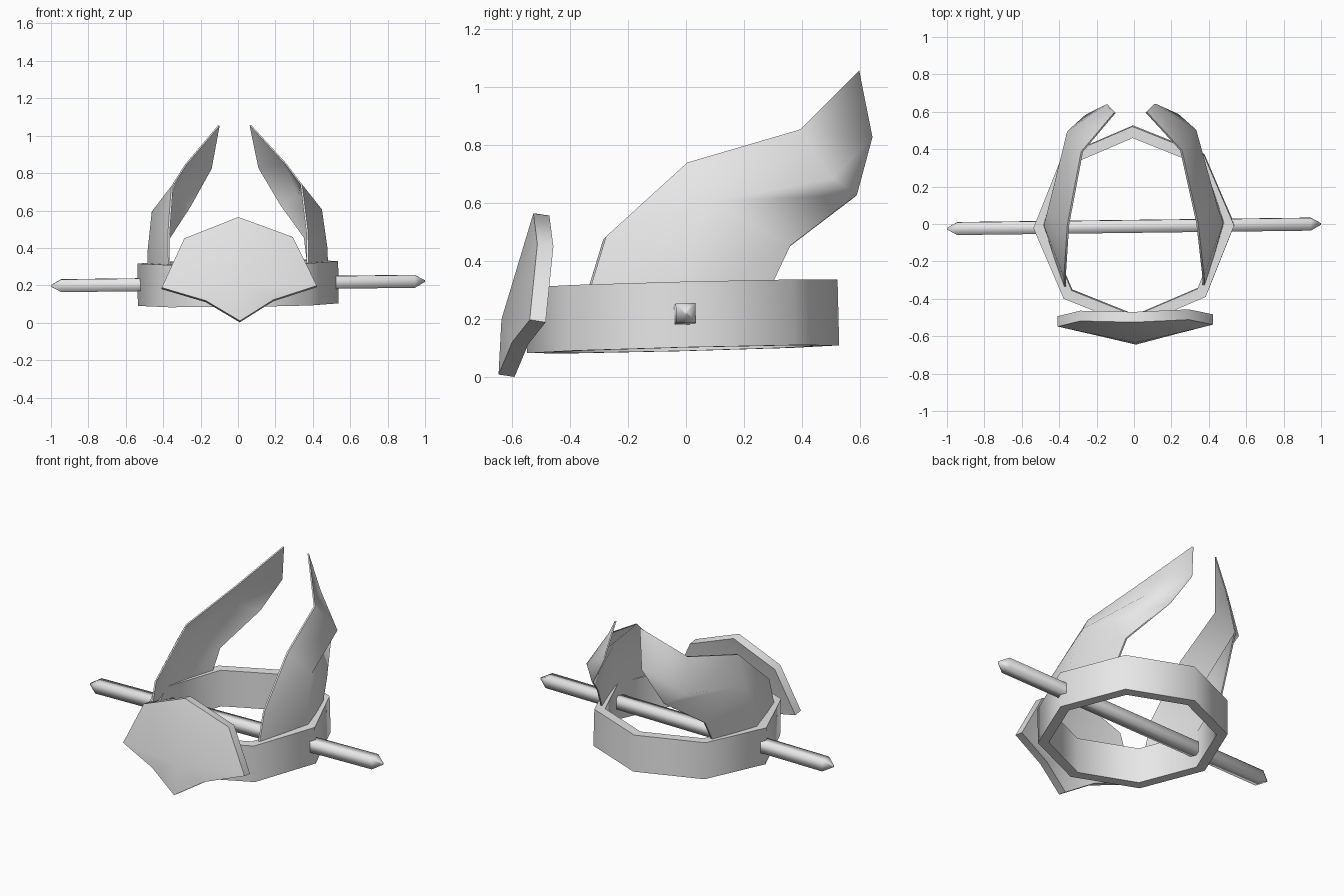
import bpy, bmesh, math
from mathutils import Matrix, Vector

cube = bpy.data.objects.get("Cube")
if cube:
    bpy.data.objects.remove(cube, do_unlink=True)

GREY = (0.8, 0.8, 0.8, 1)
mat = bpy.data.materials.new("light_grey")
mat.use_nodes = True
mat.diffuse_color = GREY
mat.node_tree.nodes["Principled BSDF"].inputs["Base Color"].default_value = GREY

# The whole helmet leans a little to one side
PIVOT = Vector((0, -0.0125, 0.21))
LEAN = (Matrix.Translation(PIVOT) @ Matrix.Rotation(0.0125, 4, 'Z')
        @ Matrix.Rotation(-0.0125, 4, 'Y') @ Matrix.Translation(-PIVOT))
# The band and bar also pitch slightly backwards
PITCH = LEAN @ Matrix.Translation(PIVOT) @ Matrix.Rotation(0.025, 4, 'X')


def build(name, verts, faces, matrix, angle=60, extrude=None):
    bm = bmesh.new()
    vs = [bm.verts.new(v) for v in verts]
    for f in faces:
        bm.faces.new([vs[i] for i in f])
    if extrude:
        front = list(bm.faces)
        back = bmesh.ops.extrude_face_region(bm, geom=front, use_keep_orig=True)
        moved = [g for g in back["geom"] if isinstance(g, bmesh.types.BMVert)]
        bmesh.ops.translate(bm, verts=moved, vec=extrude)
    bmesh.ops.transform(bm, matrix=matrix, verts=bm.verts)
    bmesh.ops.recalc_face_normals(bm, faces=bm.faces)
    mesh = bpy.data.meshes.new(name)
    bm.to_mesh(mesh)
    bm.free()
    mesh.materials.append(mat)
    obj = bpy.data.objects.new(name, mesh)
    bpy.context.collection.objects.link(obj)
    bpy.ops.object.select_all(action='DESELECT')
    obj.select_set(True)
    bpy.context.view_layer.objects.active = obj
    bpy.ops.object.shade_smooth_by_angle(angle=math.radians(angle))
    return obj


def loft(sections, closed):
    n = len(sections[0])
    count = len(sections)
    verts = [v for s in sections for v in s]
    faces = []
    for i in range(count if closed else count - 1):
        a, b = i * n, (i + 1) % count * n
        for k in range(n):
            m = (k + 1) % n
            faces.append((a + k, a + m, b + m, b + k))
    return verts, faces


# Eight-sided head band
sections = []
for i in range(8):
    a = math.tau * i / 8
    sections.append([(r * math.cos(a), r * math.sin(a), z)
                     for r, z in ((0.537, -0.113), (0.537, 0.113),
                                  (0.475, 0.113), (0.475, -0.113))])
build("head_band", *loft(sections, True), PITCH)

# Square cross bar with pointed ends
sections = [[(x, sy * h, sz * h) for sy, sz in ((-1, -1), (1, -1), (1, 1), (-1, 1))]
            for x, h in ((-1, 0.004), (-0.945, 0.034), (0.945, 0.034), (1, 0.004))]
verts, faces = loft(sections, False)
faces += [(0, 1, 2, 3), (12, 13, 14, 15)]
build("cross_bar", verts, faces, PITCH, 100)

# Front shield: half outline mirrored, fanned around a raised centre
half = [(0.29, -0.515, 0.455), (0.415, -0.543, 0.193), (0.18, -0.6, 0.12)]
rim = ([(0, -0.525, 0.565)] + half + [(0, -0.645, 0.01)]
       + [(-x, y, z) for x, y, z in reversed(half)])
fan = [(0, i + 1, (i + 1) % len(rim) + 1) for i in range(len(rim))]
build("front_shield", [(0, -0.635, 0.2)] + rim, fan, LEAN, 60, (0, 0.055, -0.008))

# Swept wing plates
wing = [
    (0.375, -0.28, 0.48), (0.35, 0, 0.735), (0.27, 0.39, 0.85), (0.09, 0.595, 1.055),
    (0.48, 0, 0.4), (0.455, 0.08, 0.6), (0.345, 0.5, 0.68),
    (0.375, -0.35, 0.25), (0.485, 0, 0.25), (0.39, 0.26, 0.25),
    (0.37, 0.355, 0.45), (0.25, 0.585, 0.625), (0.135, 0.64, 0.825),
]
wing_faces = [(7, 8, 4, 0), (8, 9, 10, 4), (0, 4, 5, 1), (4, 10, 5), (1, 5, 6, 2),
              (5, 10, 11, 6), (2, 6, 12, 3), (6, 11, 12)]
for side, label in ((1, "left"), (-1, "right")):
    build(label + "_wing", [(side * x, y, z) for x, y, z in wing],
          wing_faces, LEAN, 60, (side * -0.01, 0, 0))
